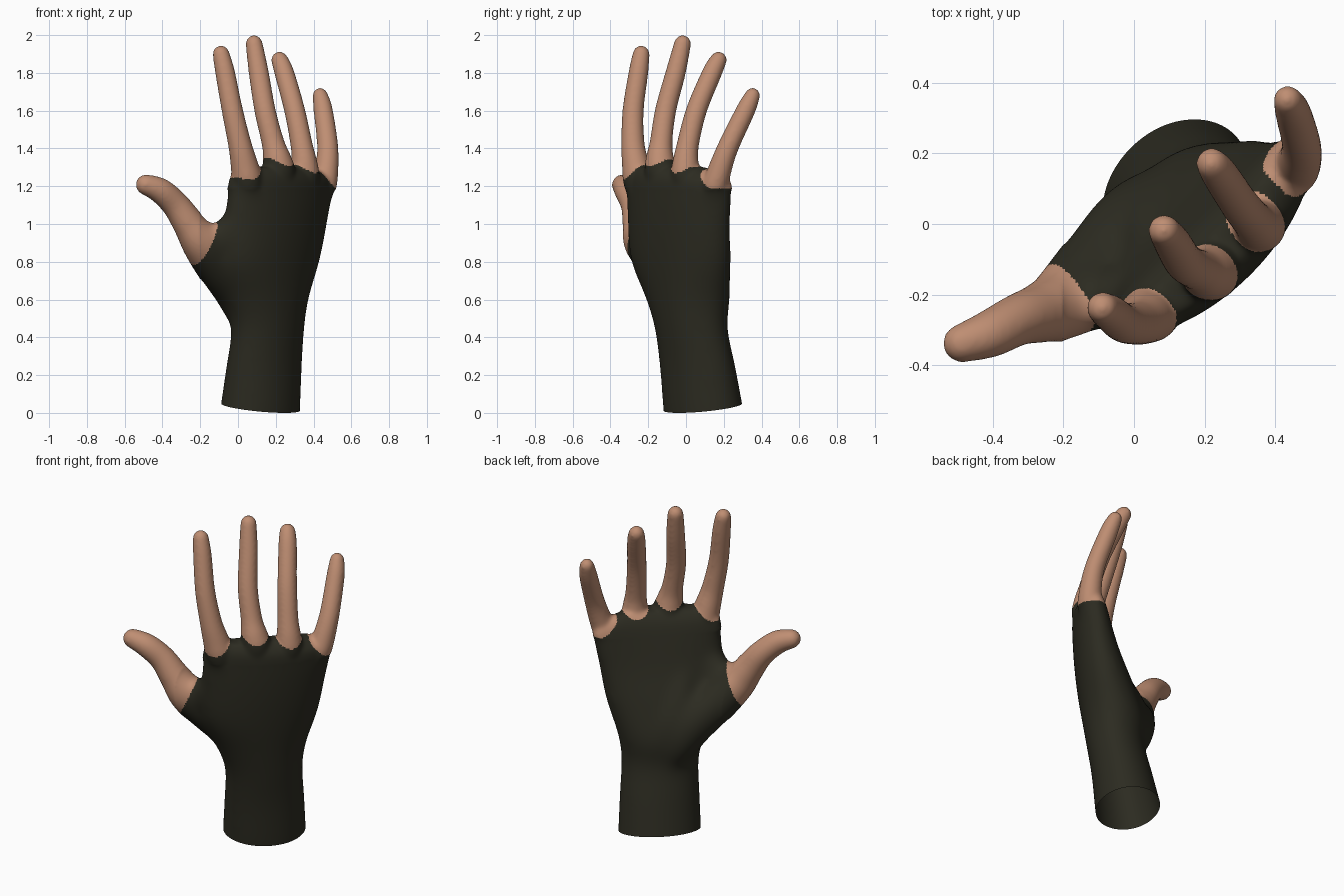
import bpy, bmesh, math
from mathutils import Vector

if "Cube" in bpy.data.objects:
    bpy.data.objects.remove(bpy.data.objects["Cube"])

# Hand axes: U runs across the palm (index to little finger), V from back of hand to palm
U = Vector((1, 1, 0)).normalized()
V = Vector((-1, 1, 0)).normalized()
Z = Vector((0, 0, 1))


def material(name, rgb):
    m = bpy.data.materials.new(name)
    m.diffuse_color = (*rgb, 1)
    m.use_nodes = True
    m.node_tree.nodes["Principled BSDF"].inputs["Base Color"].default_value = m.diffuse_color
    return m


def spline(points, steps=6):
    """Catmull-Rom interpolation of equal-length tuples."""
    p = [points[0]] + list(points) + [points[-1]]
    out = []
    for i in range(1, len(p) - 2):
        for s in range(steps):
            t = s / steps
            out.append([0.5 * (2 * b + (c - a) * t + (2 * a - 5 * b + 4 * c - d) * t * t
                               + (3 * b - a - 3 * c + d) * t ** 3)
                        for a, b, c, d in zip(p[i - 1], p[i], p[i + 1], p[i + 2])])
    out.append(list(points[-1]))
    return out


def loft(bm, rings):
    """Closed skin over a list of vertex rings."""
    vr = [[bm.verts.new(co) for co in r] for r in rings]
    n = len(vr[0])
    for a, b in zip(vr, vr[1:]):
        for i in range(n):
            j = (i + 1) % n
            bm.faces.new((a[i], a[j], b[j], b[i]))
    bm.faces.new(vr[0][::-1])
    bm.faces.new(vr[-1])


def digit(bm, points, n=24):
    """Round-tipped tube through (x, y, z, radius) points."""
    pts = spline(points)
    cs = [(Vector(q[:3]), q[3]) for q in pts]
    tip, r = cs[-1]
    end = (tip - cs[-2][0]).normalized()
    for deg in (20, 40, 58, 74, 85):
        a = math.radians(deg)
        cs.append((tip + end * r * math.sin(a), r * math.cos(a)))
    rings = []
    for i, (c, rad) in enumerate(cs):
        t = (cs[min(i + 1, len(cs) - 1)][0] - cs[max(i - 1, 0)][0]).normalized()
        a = (V - t * V.dot(t)).normalized()
        b = t.cross(a)
        rings.append([c + rad * (a * math.cos(w) + b * math.sin(w))
                      for w in (2 * math.pi * k / n for k in range(n))])
    loft(bm, rings)


bm = bmesh.new()

# Forearm and palm sections: z, centre u, centre v, half width, half thickness, curl
palm = [(-.10, .152, .004, .240, .194, 0), (0, .148, -.015, .238, .190, 0),
        (.25, .141, -.055, .228, .172, 0), (.45, .131, -.093, .222, .164, 0),
        (.60, .115, -.100, .259, .180, 0), (.80, .100, -.140, .334, .166, .01),
        (1.0, .115, -.180, .354, .137, .03), (1.2, .134, -.207, .366, .108, .05),
        (1.265, .112, -.215, .325, .085, .05), (1.30, .08, -.22, .26, .05, .04)]
rings = []
for z, u, v, a, b, k in spline(palm):
    ring = []
    for i in range(64):
        w = 2 * math.pi * i / 64
        c, s = math.cos(w), math.sin(w)
        edge = math.copysign(abs(s) ** (1 - 5 * max(k, 0)), s)
        ring.append(U * (u + a * c) + V * (v + b * edge + k * (c * c - .4)) + Z * z)
    rings.append(ring)
loft(bm, rings)

# Fingers, each rooted thinly inside the palm
digit(bm, [(.07, -.14, .88, .05), (.055, -.212, 1.10, .072), (.05, -.248, 1.22, .083),
           (.034, -.266, 1.31, .074), (.01, -.281, 1.42, .063), (-.03, -.28, 1.60, .057),
           (-.068, -.252, 1.80, .053), (-.09, -.237, 1.90, .046)])
digit(bm, [(.187, -.046, .88, .06), (.195, -.10, 1.10, .075), (.217, -.13, 1.26, .087),
           (.207, -.138, 1.34, .077), (.185, -.132, 1.43, .061), (.143, -.108, 1.60, .057),
           (.110, -.055, 1.80, .054), (.085, -.018, 1.955, .046)])
digit(bm, [(.276, .05, .88, .05), (.315, .032, 1.10, .068), (.350, 0, 1.23, .080),
           (.352, -.003, 1.31, .072), (.338, .008, 1.41, .060), (.30, .055, 1.60, .056),
           (.245, .138, 1.80, .053), (.22, .172, 1.868, .046)])
digit(bm, [(.346, .134, .86, .045), (.408, .153, 1.07, .058), (.445, .148, 1.18, .070),
           (.464, .167, 1.25, .066), (.475, .22, 1.40, .057), (.451, .315, 1.60, .052),
           (.435, .352, 1.68, .042)])

# Thumb with its fleshy base, heel of the palm, and the web joining thumb to palm
digit(bm, [(.13, .07, .34, .05), (.065, .035, .52, .120), (0, -.022, .66, .137),
           (-.10, -.13, .78, .125), (-.19, -.22, .90, .110), (-.26, -.25, 1.0, .087),
           (-.33, -.272, 1.10, .074), (-.41, -.312, 1.175, .068), (-.487, -.338, 1.207, .056)])
digit(bm, [(.14, .06, .36, .06), (.10, .06, .60, .115), (.07, -.02, .80, .11),
           (.08, -.10, 1.0, .06)])
digit(bm, [(-.13, -.19, .80, .06), (-.075, -.215, .925, .085), (0, -.22, 1.01, .076),
           (.06, -.21, 1.05, .05)])

bmesh.ops.recalc_face_normals(bm, faces=bm.faces)
me = bpy.data.meshes.new("gloved_hand")
bm.to_mesh(me)
bm.free()
hand = bpy.data.objects.new("gloved_hand", me)
bpy.context.collection.objects.link(hand)

# Fuse all parts into one smooth skin
rm = hand.modifiers.new("fuse", 'REMESH')
rm.mode = 'VOXEL'
rm.voxel_size = .008
sm = hand.modifiers.new("soften", 'SMOOTH')
sm.factor = .5
sm.iterations = 30
dg = bpy.context.evaluated_depsgraph_get()
fused = bpy.data.meshes.new_from_object(hand.evaluated_get(dg))
hand.modifiers.clear()
hand.data = fused
fused.name = "gloved_hand"
fused.materials.clear()
fused.materials.append(material("dark olive glove", (.025, .024, .015)))
fused.materials.append(material("skin", (.52, .27, .17)))

# Fingertips of the glove are cut away: scooped edge at each finger, slanted at the thumb
cuffs = [(-.19, 1.235), (.055, 1.305), (.25, 1.27), (.48, 1.185)]
thumb_co, thumb_no = Vector((-.19, -.20, .90)), Vector((-.89, -.44, .45))


def is_skin(p):
    if p.x < -.1 and p.z < 1.3 and (p - thumb_co).dot(thumb_no) > 0:
        return True
    if p.z > 1.4:
        return True
    d, z0 = min((abs(p.dot(U) - u), z) for u, z in cuffs)
    return p.z > z0 + 7 * d * d


bm = bmesh.new()
bm.from_mesh(fused)
# Extra softening of the palm and wrist, where the parts meet
soft = [v for v in bm.verts if v.co.z < 1.18 and v.co.x > -.2]
for _ in range(100):
    bmesh.ops.smooth_vert(bm, verts=soft, factor=.5,
                          use_axis_x=True, use_axis_y=True, use_axis_z=True)
# Open, slightly slanted wrist end
bmesh.ops.bisect_plane(bm, geom=bm.verts[:] + bm.edges[:] + bm.faces[:], dist=1e-5,
                       plane_co=U * .148 - V * .198, plane_no=V * .17 - Z, clear_outer=True)
for f in bm.faces:
    f.smooth = True
    f.material_index = int(is_skin(f.calc_center_median()))
low = min(v.co.z for v in bm.verts)
for v in bm.verts:
    v.co.z -= low
bm.to_mesh(fused)
bm.free()
